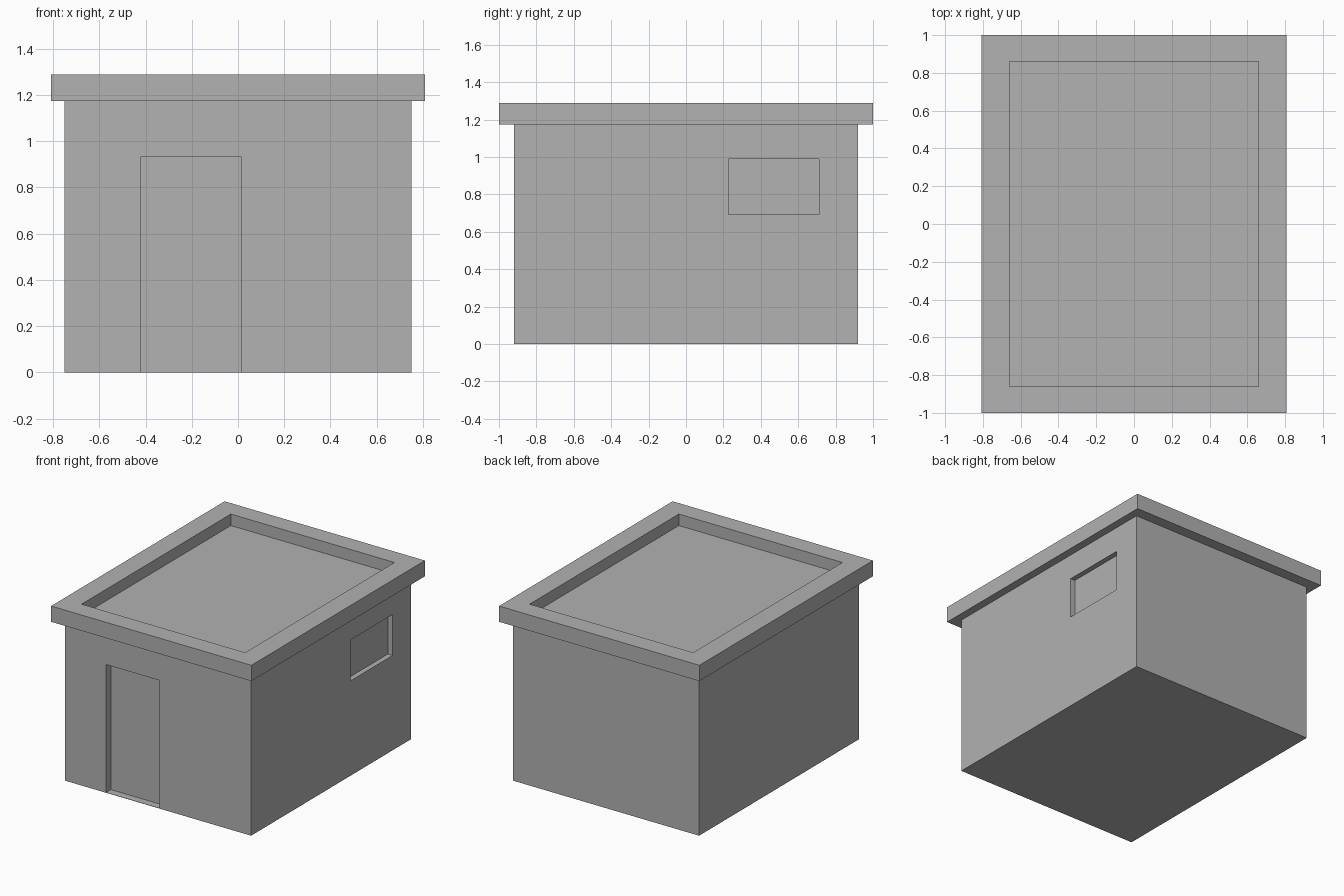
import bpy

if "Cube" in bpy.data.objects:
    bpy.data.objects.remove(bpy.data.objects["Cube"], do_unlink=True)

# One plain grey for the whole building
grey = bpy.data.materials.new("plain grey")
grey.use_nodes = True
colour = (0.445, 0.445, 0.445, 1)
grey.diffuse_color = colour
grey.node_tree.nodes["Principled BSDF"].inputs["Base Color"].default_value = colour


def box(name, low, high):
    """Box between two opposite corners."""
    centre = [(a + b) / 2 for a, b in zip(low, high)]
    bpy.ops.mesh.primitive_cube_add(size=1, location=centre)
    ob = bpy.context.object
    ob.name = ob.data.name = name
    ob.scale = [b - a for a, b in zip(low, high)]
    bpy.ops.object.transform_apply(location=True, rotation=False, scale=True)
    ob.data.materials.append(grey)
    return ob


def carve(target, name, low, high):
    """Cut a box-shaped recess into the target."""
    cutter = box(name, low, high)
    cutter.hide_render = True
    mod = target.modifiers.new(name, "BOOLEAN")
    mod.operation = "DIFFERENCE"
    mod.solver = "EXACT"
    mod.object = cutter
    bpy.context.view_layer.objects.active = target
    bpy.ops.object.modifier_apply(modifier=mod.name)
    bpy.data.objects.remove(cutter, do_unlink=True)


WALL_X, WALL_Y, WALL_TOP = 0.75, 0.92, 1.174
ROOF_X, ROOF_Y, ROOF_TOP = 0.808, 1.0, 1.289

# Walls with a shallow doorway in front and a window recess on the +x side
walls = box("walls", (-WALL_X, -WALL_Y, 0), (WALL_X, WALL_Y, WALL_TOP))
carve(walls, "doorway_recess", (-0.42, -1.2, 0.002), (0.012, -WALL_Y + 0.056, 0.935))
carve(walls, "window_recess", (WALL_X - 0.038, 0.228, 0.692), (1.0, 0.71, 0.99))

# Overhanging flat roof with a sunken deck inside a raised rim
roof = box("roof", (-ROOF_X, -ROOF_Y, WALL_TOP), (ROOF_X, ROOF_Y, ROOF_TOP))
carve(roof, "roof_deck_recess", (-0.66, -0.86, 1.205), (0.66, 0.86, 1.5))
